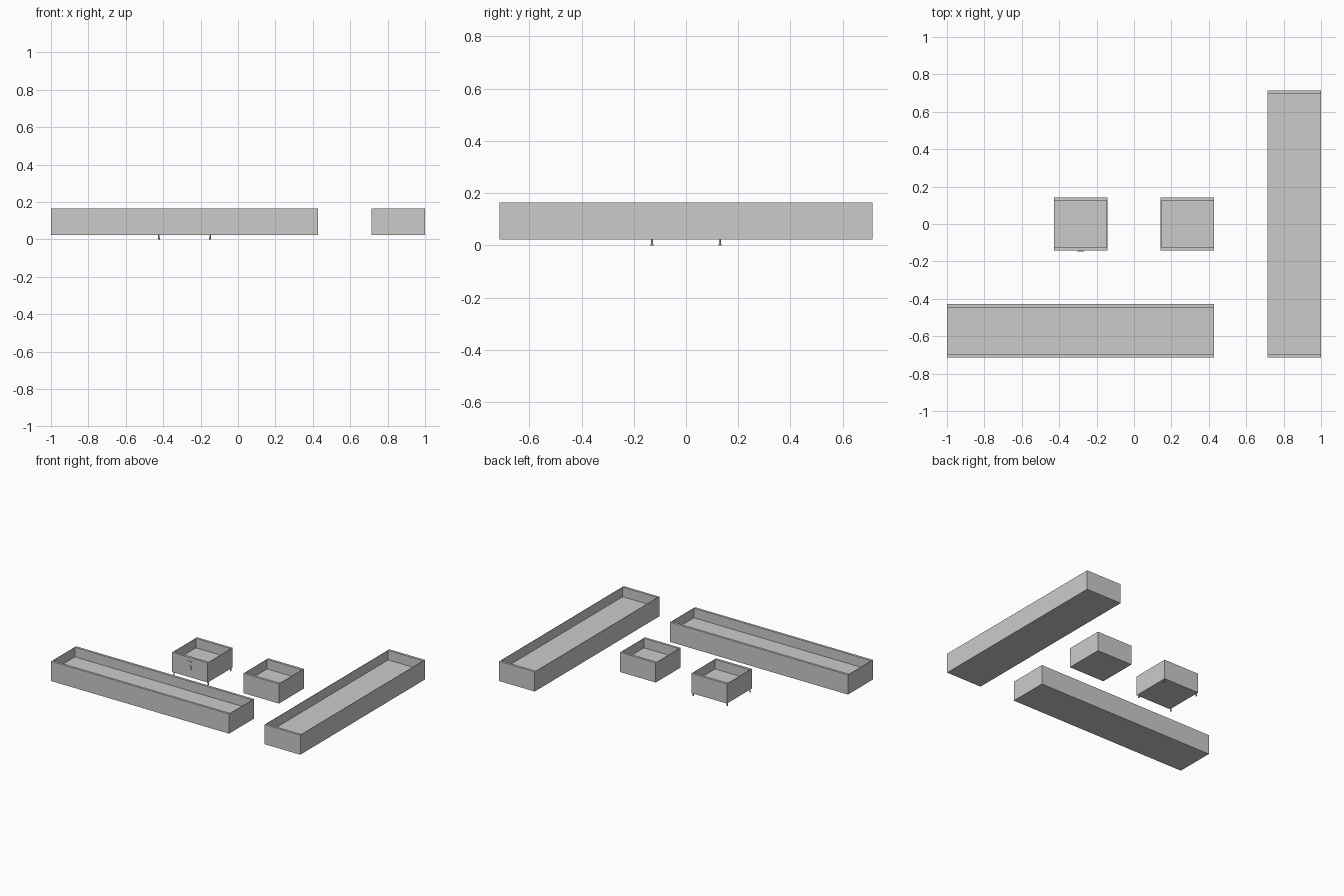
import bpy, bmesh
from math import pi
from mathutils import Matrix, Vector

if "Cube" in bpy.data.objects:
    bpy.data.objects.remove(bpy.data.objects["Cube"])

U = 2 / 7            # module size of the planters
Z0, Z1 = 0.022, 0.165
FLOOR_Z = 0.095      # height of the raised inner floor
END_T, SIDE_T = 0.017, 0.003


def finish(bm, name):
    mesh = bpy.data.meshes.new(name)
    bmesh.ops.recalc_face_normals(bm, faces=bm.faces)
    bm.to_mesh(mesh)
    bm.free()
    ob = bpy.data.objects.new(name, mesh)
    bpy.context.collection.objects.link(ob)
    return ob


def add_box(bm, lo, hi):
    lo, hi = Vector(lo), Vector(hi)
    m = Matrix.Translation((lo + hi) / 2) @ Matrix.Diagonal((*(hi - lo), 1))
    bmesh.ops.create_cube(bm, size=1, matrix=m)


def add_cyl(bm, c, r, depth, axis="Z", n=16):
    m = Matrix.Translation(c)
    if axis == "Y":
        m = m @ Matrix.Rotation(pi / 2, 4, "X")
    bmesh.ops.create_cone(bm, cap_ends=True, segments=n, radius1=r, radius2=r,
                          depth=depth, matrix=m)


def tray(name, x0, y0, w, d):
    # Open box: stacked rectangles from the base, over the rim, down to the floor
    x1, y1 = x0 + w, y0 + d
    ix0, ix1 = x0 + SIDE_T, x1 - SIDE_T
    iy0, iy1 = y0 + END_T, y1 - END_T
    bm = bmesh.new()

    def ring(a, b, c, e, z):
        return [bm.verts.new(p) for p in ((a, c, z), (b, c, z), (b, e, z), (a, e, z))]

    rings = [ring(x0, x1, y0, y1, Z0), ring(x0, x1, y0, y1, Z1),
             ring(ix0, ix1, iy0, iy1, Z1), ring(ix0, ix1, iy0, iy1, FLOOR_Z)]
    for p, q in zip(rings, rings[1:]):
        for i in range(4):
            j = (i + 1) % 4
            bm.faces.new((p[i], p[j], q[j], q[i]))
    bm.faces.new(rings[0][::-1])
    bm.faces.new(rings[-1])
    return finish(bm, name)


tray("long_front_tray", -1, -2.5 * U, 5 * U, U)
tray("long_side_tray", 2.5 * U, -2.5 * U, U, 5 * U)
tray("small_footed_tray", -1.5 * U, -0.5 * U, U, U)
tray("small_plain_tray", 0.5 * U, -0.5 * U, U, U)

# Four little feet under the footed tray
for side, sx in (("left", -1), ("right", 1)):
    for end, sy in (("front", -1), ("back", 1)):
        cx, cy = -U + sx * 0.137, sy * 0.130
        bm = bmesh.new()
        add_cyl(bm, (cx, cy, 0.013), 0.0042, 0.018)
        add_cyl(bm, (cx, cy, 0.003), 0.005, 0.006)
        finish(bm, f"{end}_{side}_foot")

# Small pull and plate on the front of the footed tray
yf = -0.5 * U
bm = bmesh.new()
add_box(bm, (-U - 0.012, yf - 0.003, 0.080), (-U + 0.012, yf + 0.001, 0.105))
finish(bm, "front_plate")
bm = bmesh.new()
add_box(bm, (-U - 0.016, yf - 0.004, 0.134), (-U + 0.016, yf + 0.001, 0.139))
finish(bm, "front_pull")
